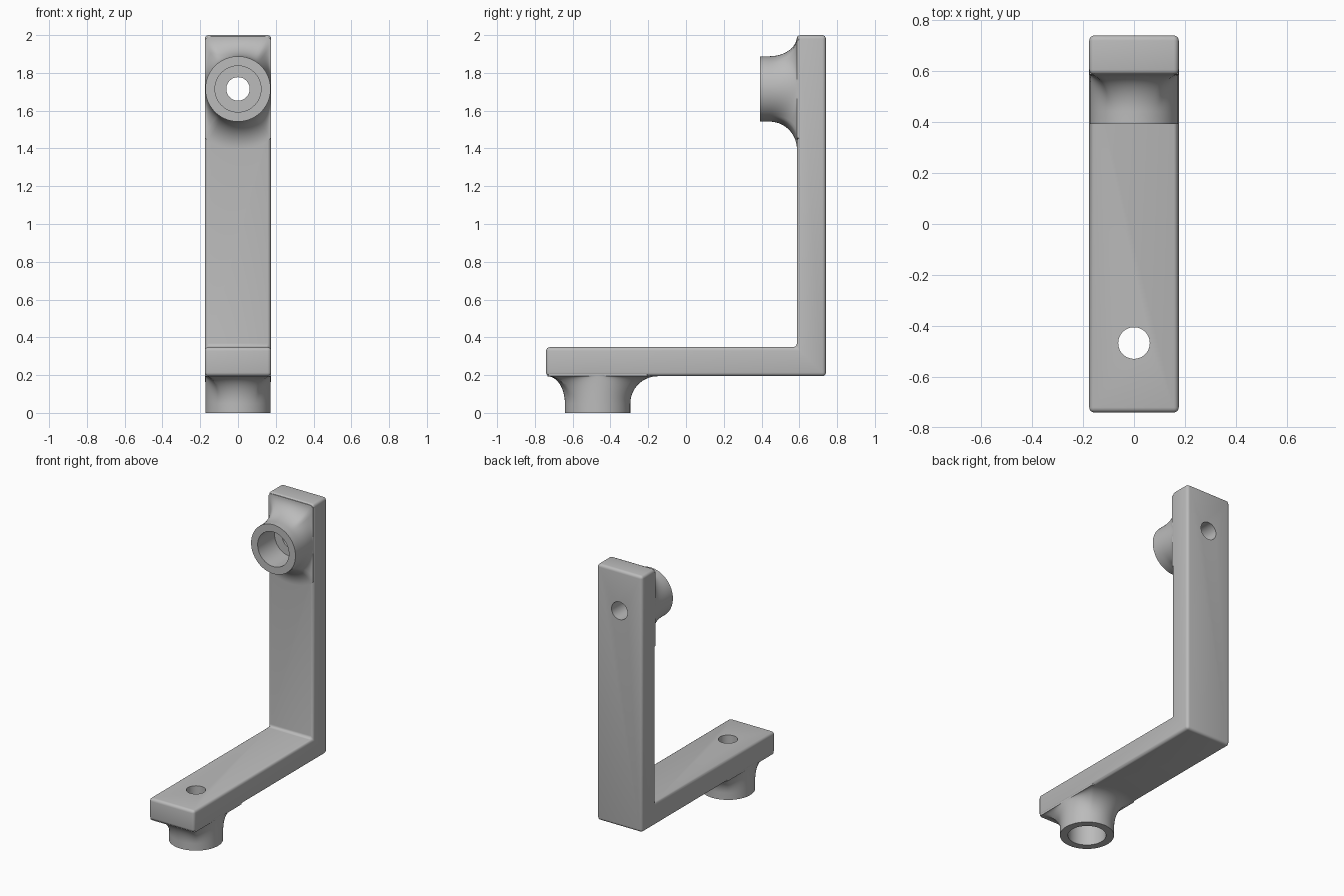
import bpy, bmesh, math
from mathutils import Vector

cube = bpy.data.objects.get("Cube")
if cube:
    bpy.data.objects.remove(cube, do_unlink=True)

# One plain grey for the whole part
grey = bpy.data.materials.new("plain_grey")
grey.use_nodes = True
colour = (0.5, 0.5, 0.5, 1.0)
grey.diffuse_color = colour
grey.node_tree.nodes["Principled BSDF"].inputs["Base Color"].default_value = colour

HALF_W, HALF_L, HEIGHT = 0.176, 0.741, 2.0
THICK, BOSS_H = 0.154, 0.194
BOSS_R, BORE_R, HOLE_R, FLARE = 0.173, 0.122, 0.062, 0.145
SIDES = 96
X = Vector((1, 0, 0))


def make_object(name, bm):
    bmesh.ops.recalc_face_normals(bm, faces=bm.faces)
    mesh = bpy.data.meshes.new(name)
    bm.to_mesh(mesh)
    bm.free()
    mesh.materials.append(grey)
    obj = bpy.data.objects.new(name, mesh)
    bpy.context.collection.objects.link(obj)
    return obj


def loft(name, origin, axis, up, rings):
    """Closed solid through rings given as (depth, radius function of angle)."""
    bm = bmesh.new()
    angles = [2 * math.pi * i / SIDES for i in range(SIDES)]
    loops = [[bm.verts.new(origin + axis * depth
                           + (X * math.cos(a) + up * math.sin(a)) * radius(a))
              for a in angles] for depth, radius in rings]
    for low, high in zip(loops, loops[1:]):
        for i in range(SIDES):
            j = (i + 1) % SIDES
            bm.faces.new((low[i], low[j], high[j], high[i]))
    bm.faces.new(loops[0])
    bm.faces.new(loops[-1])
    return make_object(name, bm)


def boss(name, origin, axis, up, end_gap):
    """Round boss whose flared foot stops at the sides and end of the arm."""
    def reach(a):
        limits = [BOSS_R + FLARE, (HALF_W - 0.002) / max(abs(math.cos(a)), 1e-6)]
        if math.sin(a) > 1e-6:
            limits.append(end_gap / math.sin(a))
        return min(limits)

    def flared(t):
        return lambda a: BOSS_R + (reach(a) - BOSS_R) * (1 - math.cos(t))

    rings = [(0, flared(0))]
    steps = 14
    for i in range(steps + 1):
        t = math.pi / 2 * i / steps
        rings.append((BOSS_H - FLARE + FLARE * math.sin(t), flared(t)))
    rings.append((BOSS_H + 0.02, reach))
    return loft(name, origin, axis, up, rings)


def cylinder(name, origin, axis, up, radius, start, end):
    return loft(name, origin, axis, up, [(start, lambda a: radius), (end, lambda a: radius)])


def apply_modifier(obj, mod):
    bpy.context.view_layer.objects.active = obj
    bpy.ops.object.modifier_apply(modifier=mod.name)


def combine(obj, tool, operation):
    mod = obj.modifiers.new(operation.lower(), "BOOLEAN")
    mod.operation, mod.object, mod.solver = operation, tool, "EXACT"
    apply_modifier(obj, mod)
    bpy.data.objects.remove(tool, do_unlink=True)


# L-shaped arm with softly rounded edges
inner_y = HALF_L - THICK
profile = [(-HALF_L, BOSS_H), (HALF_L, BOSS_H), (HALF_L, HEIGHT), (inner_y, HEIGHT),
           (inner_y, BOSS_H + THICK), (-HALF_L, BOSS_H + THICK)]
bm = bmesh.new()
face = bm.faces.new([bm.verts.new((-HALF_W, y, z)) for y, z in profile])
side = bmesh.ops.extrude_face_region(bm, geom=[face])
bmesh.ops.translate(bm, vec=X * 2 * HALF_W,
                    verts=[v for v in side["geom"] if isinstance(v, bmesh.types.BMVert)])
bracket = make_object("angle_bracket", bm)
bevel = bracket.modifiers.new("rounded_edges", "BEVEL")
bevel.width, bevel.segments = 0.02, 4
apply_modifier(bracket, bevel)

# Foot boss under the front end, and boss facing forward near the top
foot = (Vector((0, -0.468, 0)), Vector((0, 0, 1)), Vector((0, -1, 0)))
head = (Vector((0, inner_y - BOSS_H, 1.715)), Vector((0, 1, 0)), Vector((0, 0, 1)))
for name, frame, gap in (("foot", foot, 0.266), ("head", head, 0.277)):
    combine(bracket, boss(name + "_boss", *frame, gap), "UNION")
    combine(bracket, cylinder(name + "_bore", *frame, BORE_R, -0.1, BOSS_H - 0.005), "DIFFERENCE")
    combine(bracket, cylinder(name + "_hole", *frame, HOLE_R, -0.1, 0.5), "DIFFERENCE")

# Smooth shading with sharp creases kept
bracket.data.shade_smooth()
bracket.data.set_sharp_from_angle(angle=math.radians(32))
